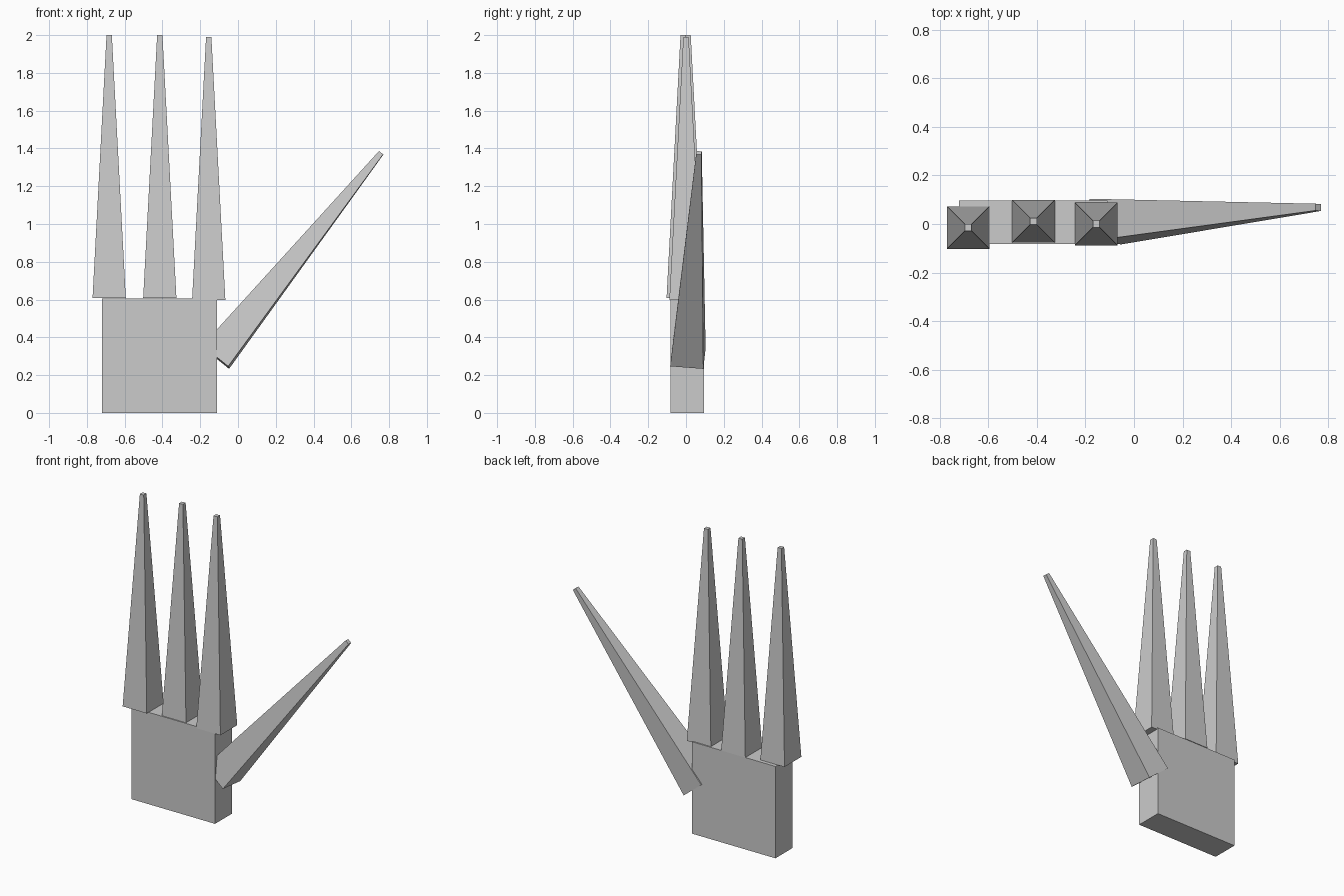
import bpy, bmesh, math
from mathutils import Vector, Matrix

if "Cube" in bpy.data.objects:
    bpy.data.objects.remove(bpy.data.objects["Cube"])

grey = bpy.data.materials.new("plain grey")
grey.diffuse_color = (0.6, 0.6, 0.6, 1)
grey.use_nodes = True
grey.node_tree.nodes["Principled BSDF"].inputs["Base Color"].default_value = grey.diffuse_color


def finish(name, bm):
    bmesh.ops.recalc_face_normals(bm, faces=bm.faces)
    mesh = bpy.data.meshes.new(name)
    bm.to_mesh(mesh)
    bm.free()
    mesh.materials.append(grey)
    obj = bpy.data.objects.new(name, mesh)
    bpy.context.collection.objects.link(obj)
    return obj


def spike(name, base, axis, side, length=1.393, base_half=0.088, tip_half=0.014):
    """Square tapered spike from base along axis; side is one cross-section direction."""
    axis = Vector(axis).normalized()
    u = Vector(side)
    u = (u - axis * u.dot(axis)).normalized()
    v = axis.cross(u)
    bm = bmesh.new()
    bmesh.ops.create_cube(bm, size=2)
    for vert in bm.verts:
        x, y, z = vert.co
        half = tip_half if z > 0 else base_half
        along = length if z > 0 else 0
        vert.co = Vector(base) + axis * along + (u * x + v * y) * half
    return finish(name, bm)


# Palm block
bm = bmesh.new()
bmesh.ops.create_cube(bm, size=1)
bmesh.ops.transform(bm, verts=bm.verts, matrix=Matrix.Translation((-0.415, 0.007, 0.303))
                    @ Matrix.Diagonal((0.61, 0.178, 0.606, 1)))
finish("palm", bm)

# Three upright fingers
for name, x, y, z in (("outer_finger", -0.682, -0.015, 0.607),
                      ("middle_finger", -0.414, 0.011, 0.607),
                      ("inner_finger", -0.155, 0.0, 0.598)):
    spike(name, (x, y, z), (0, 0, 1), (1, 0, 0))

# Thumb, leaning outwards, slightly back and rolled a little
angle, roll = math.radians(51), 0.07
up = Vector((-math.sin(angle), 0, math.cos(angle)))
spike("thumb", (-0.118, 0.01, 0.295),
      (math.cos(angle), 0.042, math.sin(angle)),
      up * math.cos(roll) + Vector((0, math.sin(roll), 0)))
